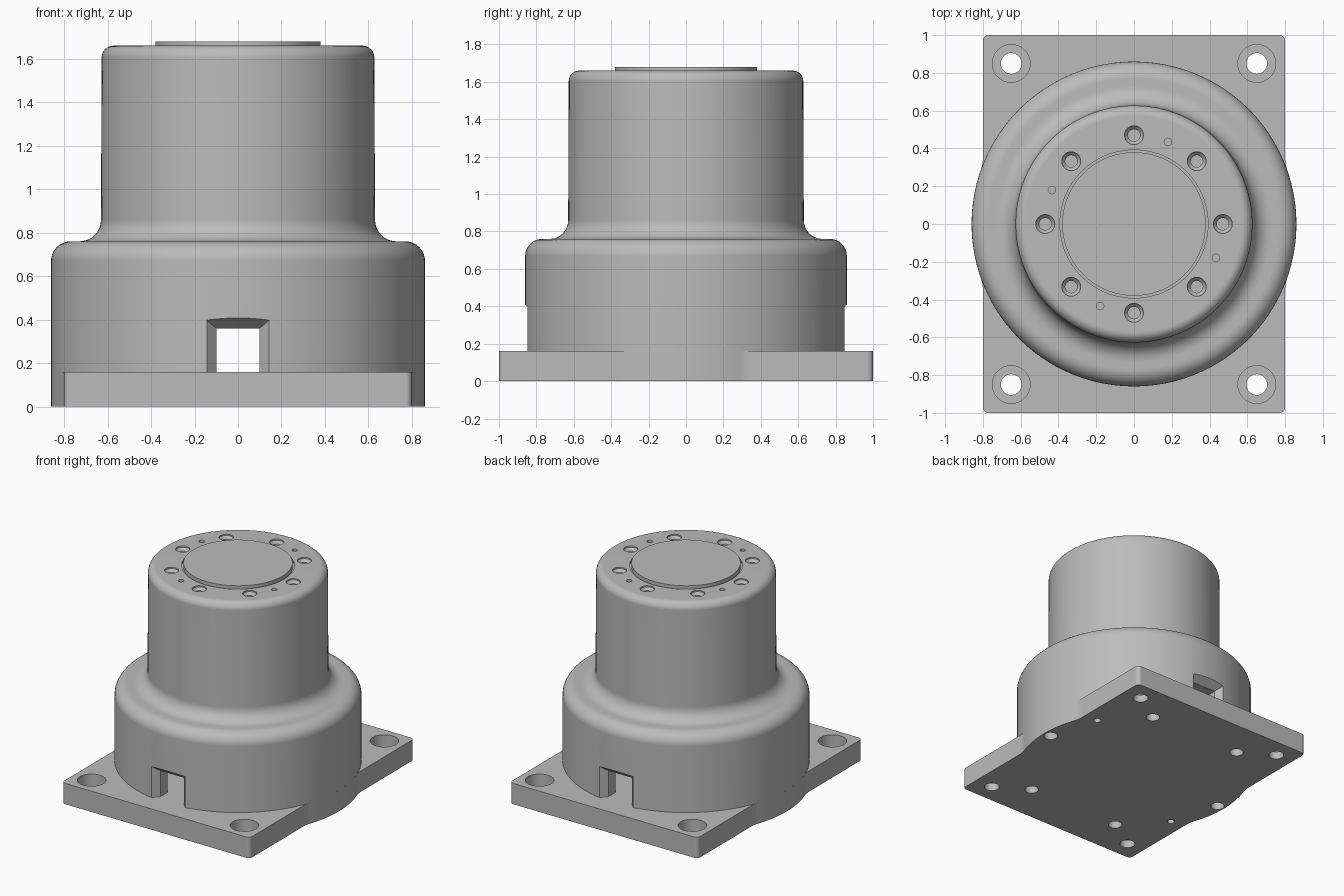
import bpy, bmesh
from math import sin, cos, pi, radians, sqrt, atan2

old = bpy.data.objects.get("Cube")
if old:
    bpy.data.objects.remove(old, do_unlink=True)

# Single metal colour
GREY = (0.5, 0.5, 0.5, 1)
metal = bpy.data.materials.new("grey_metal")
metal.use_nodes = True
metal.diffuse_color = GREY
metal.node_tree.nodes["Principled BSDF"].inputs["Base Color"].default_value = GREY


def arc(cx, cy, r, a0, a1, n=8):
    """Points on an arc, angles in degrees."""
    angles = [radians(a0 + (a1 - a0) * i / n) for i in range(n + 1)]
    return [(cx + r * cos(a), cy + r * sin(a)) for a in angles]


def finish(bm, name):
    bmesh.ops.remove_doubles(bm, verts=bm.verts, dist=1e-5)
    bmesh.ops.recalc_face_normals(bm, faces=bm.faces)
    mesh = bpy.data.meshes.new(name)
    bm.to_mesh(mesh)
    bm.free()
    mesh.materials.append(metal)
    obj = bpy.data.objects.new(name, mesh)
    bpy.context.collection.objects.link(obj)
    return obj


def revolve(bm, profile, x=0, y=0, steps=32):
    """Spin a profile of (radius, z) points round a vertical axis."""
    verts = [bm.verts.new((x + r, y, z)) for r, z in profile]
    edges = [bm.edges.new(pair) for pair in zip(verts, verts[1:])]
    bmesh.ops.spin(bm, geom=verts + edges, cent=(x, y, 0), axis=(0, 0, 1),
                   angle=2 * pi, steps=steps, use_duplicate=False)


def ring(radius, count, start=0):
    """Evenly spaced positions on a circle."""
    return [(radius * cos(radians(start) + 2 * pi * i / count),
             radius * sin(radians(start) + 2 * pi * i / count)) for i in range(count)]


def pin(r, z0, z1):
    return [(0, z0), (r, z0), (r, z1), (0, z1)]


def cut(obj, bm):
    """Subtract a set of separate cutter solids, then drop the cutter."""
    cutter = finish(bm, "cutter")
    cutter.hide_render = True
    mod = obj.modifiers.new("cut", 'BOOLEAN')
    mod.object = cutter
    mod.operation = 'DIFFERENCE'
    mod.solver = 'EXACT'
    bpy.context.view_layer.objects.active = obj
    bpy.ops.object.modifier_apply(modifier=mod.name)
    bpy.data.objects.remove(cutter, do_unlink=True)


def shade(obj):
    bpy.ops.object.select_all(action='DESELECT')
    obj.select_set(True)
    bpy.context.view_layer.objects.active = obj
    bpy.ops.object.shade_smooth_by_angle(angle=radians(30))
    mod = obj.modifiers.new("even_shading", 'WEIGHTED_NORMAL')
    mod.keep_sharp = True


PLATE, DRUM = 0.16, 0.86

# Base plate: rectangle whose long sides swell out round the drum
blend = 0.2
cx = 0.8 + blend
cy = sqrt((DRUM + blend) ** 2 - cx ** 2)
meet = atan2(cy, cx) * 180 / pi
quarter = arc(0, 0, DRUM, 0, meet, 8)
quarter += arc(cx, cy, blend, 180 + meet, 180, 6)[1:]
quarter += arc(0.77, 0.97, 0.03, 0, 90, 5)
half = quarter + [(-x, y) for x, y in reversed(quarter)]
outline = half + [(x, -y) for x, y in reversed(half[1:-1])]
bm = bmesh.new()
face = bm.faces.new([bm.verts.new((x, y, 0)) for x, y in outline])
top = bmesh.ops.extrude_face_region(bm, geom=[face])["geom"]
bmesh.ops.translate(bm, vec=(0, 0, PLATE),
                    verts=[g for g in top if isinstance(g, bmesh.types.BMVert)])
base_plate = finish(bm, "base_plate")

# Stepped housing, open underneath inside its wall
profile = [(0, 0.62), (0.72, 0.62), (0.72, PLATE), (DRUM, PLATE)]
profile += arc(0.77, 0.67, 0.09, 0, 90)
profile += arc(0.73, 0.86, 0.1, 270, 180)
profile += arc(0.572, 1.605, 0.055, 0, 90)
profile += [(0.392, 1.66), (0.392, 1.645), (0.38, 1.645), (0.38, 1.68), (0, 1.68)]
bm = bmesh.new()
revolve(bm, profile, steps=96)
housing = finish(bm, "housing")

# Corner bolt holes with counterbores
bm = bmesh.new()
for sx in (-1, 1):
    for sy in (-1, 1):
        revolve(bm, [(0, -0.1), (0.055, -0.1), (0.055, 0.06), (0.1, 0.06),
                     (0.1, 0.3), (0, 0.3)], 0.65 * sx, 0.85 * sy)
cut(base_plate, bm)

# Screw and dowel holes from underneath, through plate and into the wall
for part in (base_plate, housing):
    bm = bmesh.new()
    for x, y in ring(0.8, 6):
        revolve(bm, pin(0.05, -0.1, 0.3), x, y, 24)
    for x, y in ring(0.79, 2, 30):
        revolve(bm, pin(0.027, -0.1, 0.25), x, y, 16)
    cut(part, bm)

# Flared cable openings at front and back
bm = bmesh.new()
for side in (-1, 1):
    loops = []
    for y, w, z in ((0.5, 0.1, 0.36), (0.8, 0.1, 0.36), (0.9, 0.19, 0.44)):
        corners = ((-w, 0.1), (w, 0.1), (w, z), (-w, z))
        loops.append([bm.verts.new((x, side * y, h)) for x, h in corners])
    bm.faces.new(loops[0])
    bm.faces.new(loops[-1])
    for a, b in zip(loops, loops[1:]):
        for i in range(4):
            j = (i + 1) % 4
            bm.faces.new((a[i], a[j], b[j], b[i]))
cut(housing, bm)

# Countersunk screw holes and small dowel holes in the top rim
bm = bmesh.new()
for x, y in ring(0.47, 8):
    revolve(bm, [(0, 1.52), (0.032, 1.52), (0.032, 1.63), (0.05, 1.65),
                 (0.05, 1.75), (0, 1.75)], x, y, 24)
for x, y in ring(0.47, 4, 67.5):
    revolve(bm, pin(0.02, 1.58, 1.75), x, y, 16)
cut(housing, bm)

shade(base_plate)
shade(housing)
